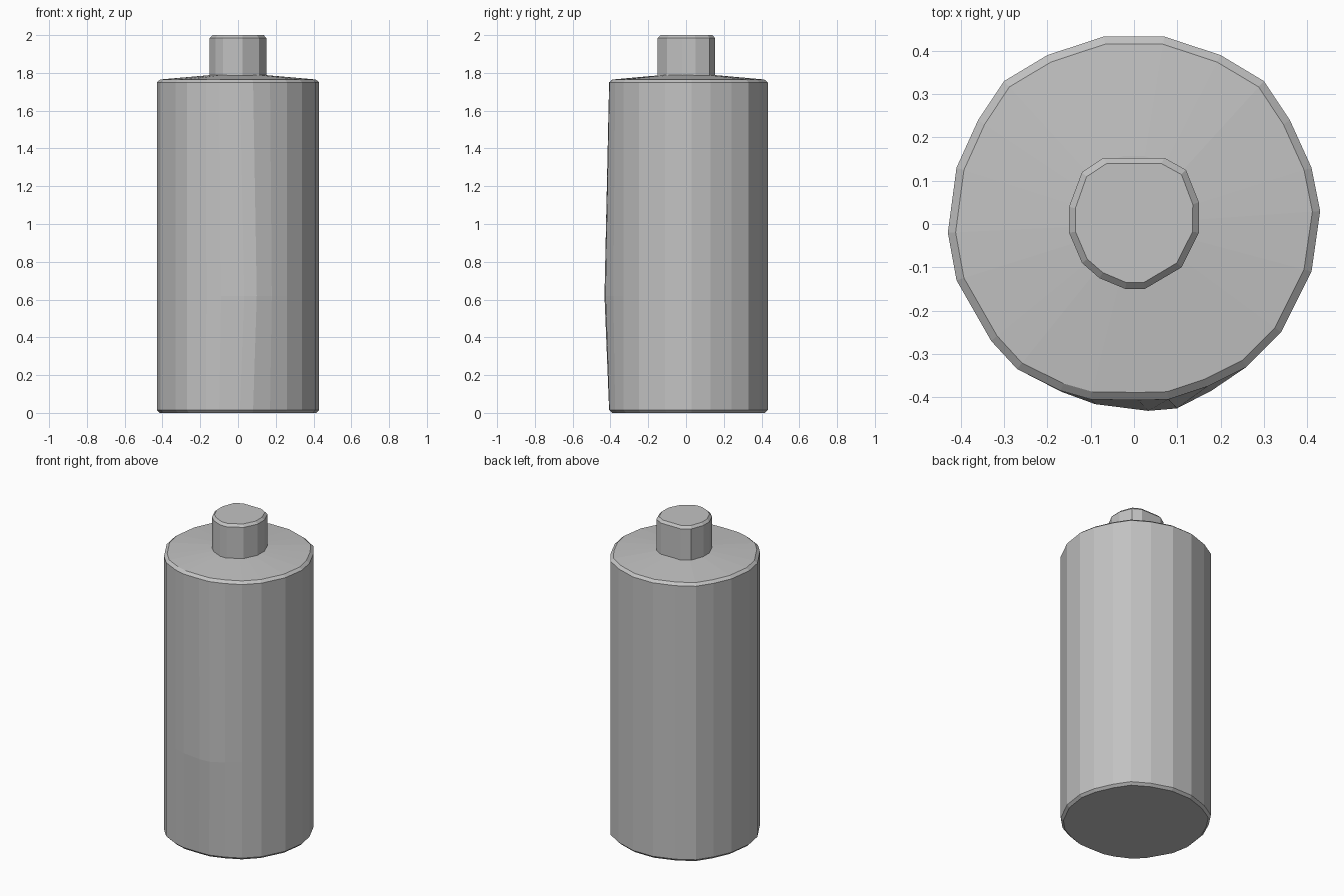
import bpy
import bmesh
from mathutils import Vector

cube = bpy.data.objects.get("Cube")
if cube:
    bpy.data.objects.remove(cube, do_unlink=True)

grey = bpy.data.materials.new("plain grey")
grey.use_nodes = True
grey.diffuse_color = (0.54, 0.54, 0.54, 1)
grey.node_tree.nodes["Principled BSDF"].inputs["Base Color"].default_value = grey.diffuse_color

# Uneven hand-cut outlines, counter-clockwise from the back
BODY = [(.07, .433), (-.07, .433), (-.2, .39), (-.3, .33), (-.36, .24), (-.41, .13),
        (-.43, -.02), (-.41, -.13), (-.33, -.27), (-.27, -.335), (-.17, -.385), (-.1, -.405),
        (.01, -.407), (.08, -.405), (.17, -.375), (.26, -.33), (.34, -.25), (.41, -.11),
        (.43, .03), (.41, .13), (.36, .24), (.3, .33), (.2, .39)]
NECK = [(.07, .153), (-.07, .153), (-.12, .12), (-.15, .04), (-.15, -.02), (-.12, -.09),
        (-.08, -.125), (-.02, -.15), (.025, -.15), (.11, -.1), (.15, -.02), (.15, .05), (.12, .125)]


def inset(outline, amount):
    return [tuple(Vector(p) - Vector(p).normalized() * amount) for p in outline]


def loft(name, rings):
    """Skin a stack of (outline, height) rings and cap both ends."""
    bm = bmesh.new()
    loops = [[bm.verts.new((x, y, z)) for x, y in outline] for outline, z in rings]
    n = len(loops[0])
    for low, high in zip(loops, loops[1:]):
        for i in range(n):
            j = (i + 1) % n
            bm.faces.new((low[i], low[j], high[j], high[i]))
    bm.faces.new(loops[0][::-1])
    bm.faces.new(loops[-1])
    bmesh.ops.recalc_face_normals(bm, faces=bm.faces)
    mesh = bpy.data.meshes.new(name)
    bm.to_mesh(mesh)
    bm.free()
    mesh.materials.append(grey)
    obj = bpy.data.objects.new(name, mesh)
    bpy.context.collection.objects.link(obj)
    return obj


# Slight swelling low on the front of the body
def swell(p):
    x, y = p
    push = max(0, 1 - abs(x - .03) / .22) if y < -.3 else 0
    return (x + .025 * push, y - .027 * push)


belly = [swell(p) for p in BODY]

# Body with chamfered rims and a shallow sloping shoulder
loft("bottle_body", [
    (inset(BODY, .015), 0), (BODY, .015), (belly, .62), (BODY, 1.75),
    (inset(BODY, .018), 1.765), (inset(BODY, .28), 1.788)])

# Neck with a chamfered top
loft("bottle_neck", [(NECK, 1.76), (NECK, 1.985), (inset(NECK, .015), 2)])
